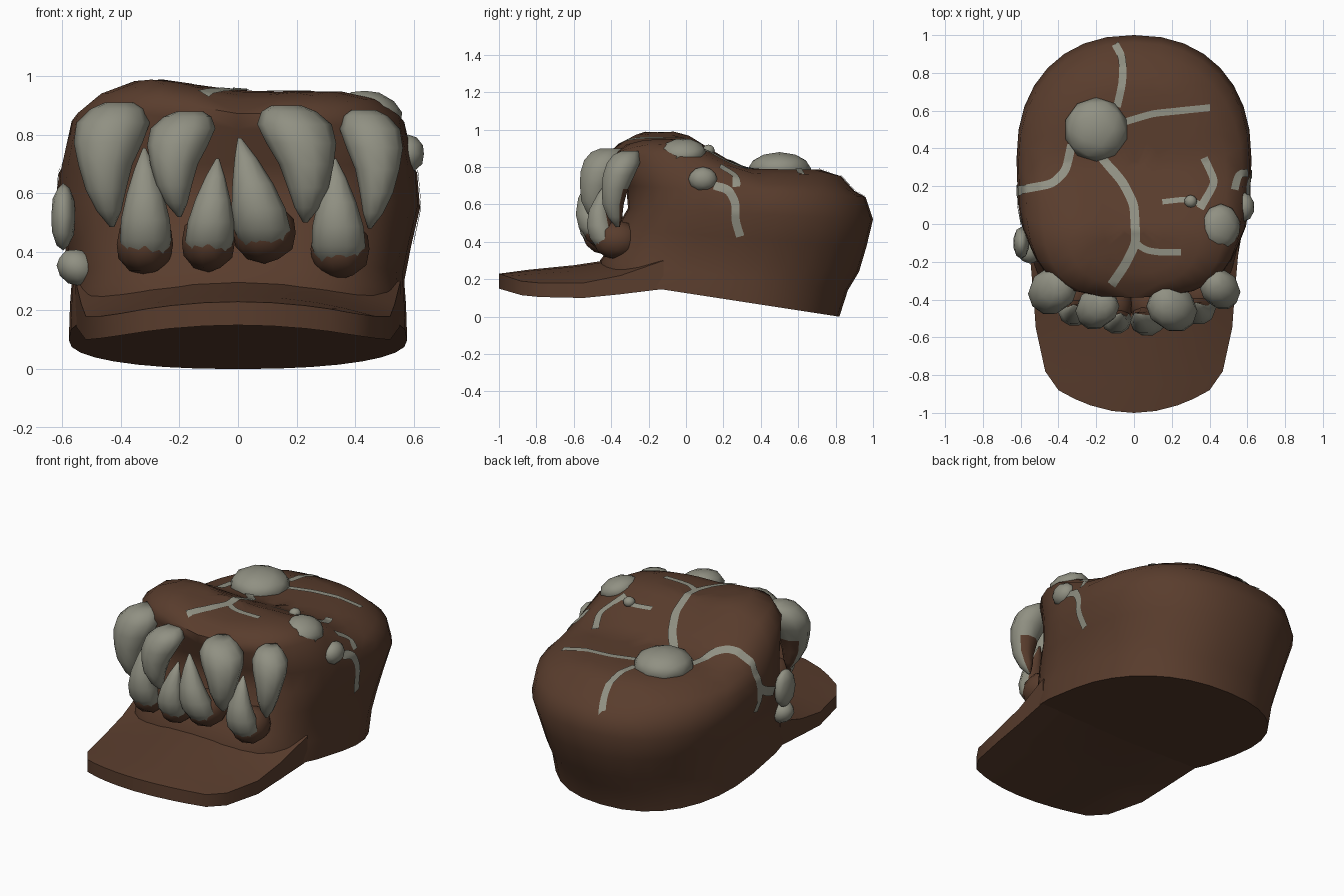
import bpy, bmesh, math
from mathutils import Vector
from mathutils.bvhtree import BVHTree

if "Cube" in bpy.data.objects:
    bpy.data.objects.remove(bpy.data.objects["Cube"])


def material(name, rgb):
    m = bpy.data.materials.new(name)
    m.diffuse_color = (*rgb, 1)
    m.use_nodes = True
    m.node_tree.nodes["Principled BSDF"].inputs["Base Color"].default_value = m.diffuse_color
    return m


BROWN = material("brown", (0.100, 0.046, 0.026))
GREY = material("stone grey", (0.28, 0.28, 0.225))


def finish(name, bm, mat, angle=50):
    bmesh.ops.recalc_face_normals(bm, faces=bm.faces)
    me = bpy.data.meshes.new(name)
    bm.to_mesh(me)
    bm.free()
    ob = bpy.data.objects.new(name, me)
    bpy.context.collection.objects.link(ob)
    me.materials.append(mat)
    bpy.ops.object.select_all(action='DESELECT')
    ob.select_set(True)
    bpy.context.view_layer.objects.active = ob
    bpy.ops.object.shade_smooth_by_angle(angle=math.radians(angle))
    return ob


def interp(table, t):
    for (a, va), (b, vb) in zip(table, table[1:]):
        if t <= b:
            return va + (vb - va) * max(0, (t - a) / (b - a))
    return table[-1][1]


def loft(bm, rings):
    rows = [[bm.verts.new(p) for p in r] for r in rings]
    n = len(rows[0])
    for a, b in zip(rows, rows[1:]):
        for i in range(n):
            j = (i + 1) % n
            bm.faces.new((a[i], a[j], b[j], b[i]))
    bm.faces.new(rows[0])
    bm.faces.new(rows[-1])


# Crown: tilted rings, rounded-square at the front and oval at the back
TOP = [(-.46, .87), (-.34, .915), (-.22, .945), (-.03, .95), (.32, .79), (.8, .785), (1, .72)]
N = 32


def crown_ring(yf, yb, hw, zf=None, zb=None, drop=0):
    pts, mid = [], yf + (yb - yf) * .5
    for i in range(N):
        a = 2 * math.pi * i / N
        c, s = math.cos(a), math.sin(a)
        e = 2 / (3.2 if s < 0 else 2.25)
        x = hw * math.copysign(abs(c) ** e, c)
        y = mid + (yb - mid if s > 0 else mid - yf) * math.copysign(abs(s) ** e, s)
        if zf is None:
            z = interp(TOP, y) - drop
            z += .045 * max(0, 1 - abs(x + .29) / .3) * min(1, max(0, (.25 - y) / .25))
        else:
            z = zf + (zb - zf) * (y - yf) / (yb - yf)
        pts.append((x, y, z))
    return pts


bm = bmesh.new()
loft(bm, [
    crown_ring(-.46, .82, .578, .197, 0),
    crown_ring(-.46, .865, .574, .30, .14),
    crown_ring(-.415, .925, .568, .36, .24),
    crown_ring(-.375, .965, .592, .47, .375),
    crown_ring(-.31, 1.0, .622, .58, .52),
    crown_ring(-.32, .96, .612, .70, .64),
    crown_ring(-.385, .90, .575, drop=.08),
    crown_ring(-.39, .83, .49, drop=.025),
    crown_ring(-.32, .72, .37),
    crown_ring(-.26, .6, .27),
    crown_ring(-.18, .46, .17),
    crown_ring(-.07, .33, .07),
])
bmesh.ops.triangulate(bm, faces=bm.faces)
crown_tree = BVHTree.FromBMesh(bm)
finish("crown", bm, BROWN, 60)

# Brim: arched slab with a rounded front edge
# row: half width, edge y, centre y, top edge z, top centre z, bottom edge z, bottom centre z
BRIM = [(.40, -.88, -1.0, .19, .23, .115, .15),
        (.47, -.78, -.85, .18, .25, .105, .155),
        (.52, -.55, -.60, .18, .275, .10, .165),
        (.535, -.35, -.40, .22, .305, .12, .165),
        (.555, -.12, -.12, .30, .33, .148, .148)]
bm = bmesh.new()
U = [-1, -.78, -.575, -.29, 0, .29, .575, .78, 1]
rings = []
for w, ye, yc, te, tc, be, bc in BRIM:
    def row(e, c):
        return [(u * w, ye + (yc - ye) * (1 - u * u), e + (c - e) * (1 - u * u)) for u in U]
    rings.append(row(te, tc) + row(be, bc)[::-1])
loft(bm, rings)
for f in [f for f in bm.faces if len(f.verts) > 4]:
    vs = list(f.verts)
    k = len(U)
    bm.faces.remove(f)
    for i in range(k - 1):
        bm.faces.new((vs[i], vs[i + 1], vs[2 * k - 2 - i], vs[2 * k - 1 - i]))
finish("brim", bm, BROWN, 35)


# Fangs: curved tapering tubes from root to tip, brown on the inner side
def fang(name, path, brown_below, sides=10):
    bm = bmesh.new()
    rings = []
    for x, y, z, rx, ry in path:
        rings.append([(x + rx * math.cos(2 * math.pi * i / sides),
                       y + ry * math.sin(2 * math.pi * i / sides), z) for i in range(sides)])
    loft(bm, rings)
    ob = finish(name, bm, GREY, 75)
    ob.data.materials.append(BROWN)
    for f in ob.data.polygons:
        if f.normal.y > .6 and f.center.z < brown_below:
            f.material_index = 1


# root x, root y, root z, width, tip x, tip z
UPPER = [(-.405, -.33, .91, .128, -.43, .485), (-.165, -.42, .88, .113, -.20, .52),
         (.165, -.42, .90, .13, .23, .50), (.43, -.32, .885, .105, .45, .48)]
for i, (x, y, z, w, tx, tz) in enumerate(UPPER):
    h, path = z - tz, []
    for t, k, out in [(0, .4, .02), (.05, .72, 0), (.16, .98, -.015), (.32, .92, -.04),
                      (.5, .72, -.06), (.7, .54, -.07), (.87, .33, -.06), (1, .06, -.045)]:
        path.append((x + (tx - x) * t + math.copysign(.036, tx) * math.sin(t * math.pi),
                     y + out, z - h * t, w * k, w * .9 * k ** .75))
    fang(f"upper_fang_{i + 1}", path, .7)

# base x, base y, bottom z, width, tip x, tip z
LOWER = [(-.315, -.44, .36, .088, -.32, .755), (-.10, -.485, .37, .083, -.07, .72),
         (.09, -.485, .40, .097, .005, .79), (.345, -.43, .345, .092, .33, .72)]
for i, (x, y, z, w, tx, tz) in enumerate(LOWER):
    path = []
    for t, k, out in [(0, .45, .04), (.06, .8, .015), (.2, 1, -.01), (.38, .95, -.03),
                      (.6, .72, -.035), (.82, .4, -.015), (1, .06, .01)]:
        path.append((x + (tx - x) * t ** 1.5, y + out, z + (tz - z) * t, w * k, w * k * .85))
    fang(f"lower_fang_{i + 1}", path, .9)


# Rounded lumps: gums under the lower fangs and stones on the crown
def lump(name, loc, size, mat, tilt=0, sub=2):
    bm = bmesh.new()
    bmesh.ops.create_icosphere(bm, subdivisions=sub, radius=1)
    c, s = math.cos(tilt), math.sin(tilt)
    for v in bm.verts:
        p = [a * b for a, b in zip(v.co, size)]
        v.co = Vector(loc) + Vector((p[0] * c + p[2] * s, p[1], p[2] * c - p[0] * s))
    finish(name, bm, mat, 60)


for i, (x, y, z, w, tx, tz) in enumerate(LOWER):
    lump(f"gum_{i + 1}", (x * 1.01, y + .06, z + .065), (w * 1.15, .13, .105), BROWN)

lump("top_stone", (-.2, .5, .79), (.17, .17, .09), GREY)
lump("right_stone", (.46, -.015, .882), (.108, .122, .066), GREY, .35)
lump("right_small_stone", (.58, .09, .735), (.058, .078, .066), GREY)
lump("right_pebble", (.3, .12, .89), (.034, .034, .03), GREY)
lump("left_stone", (-.597, -.10, .52), (.043, .085, .115), GREY)
lump("left_small_stone", (-.55, -.14, .347), (.072, .07, .062), GREY, .5)


# Veins: thin strips draped over the crown
def vein(name, pts, axis='z', side=1, width=.02):
    view = Vector((0, 0, 1)) if axis == 'z' else Vector((side, 0, 0))
    dense = []
    for a, b in zip(pts, pts[1:]):
        a, b = Vector(a), Vector(b)
        n = max(2, int((b - a).length / .012))
        dense += [a.lerp(b, i / n) for i in range(n)]
    dense.append(Vector(pts[-1]))
    for _ in range(6):
        dense = [dense[0]] + [(p + q + r) / 3 for p, q, r in zip(dense, dense[1:], dense[2:])] + [dense[-1]]
    bm, prev = bmesh.new(), None
    for i, p in enumerate(dense):
        d = (dense[min(i + 1, len(dense) - 1)] - dense[max(i - 1, 0)]).normalized()
        perp = Vector((-d.y, d.x))
        row = []
        for s in (-1, -.5, 0, .5, 1):
            q = p + perp * s * width
            start = Vector((q.x, q.y, 3)) if axis == 'z' else Vector((3 * side, q.x, q.y))
            hit = crown_tree.ray_cast(start, -view)
            if hit[0] is None:
                row = None
                break
            nrm = hit[1] if hit[1].dot(view) > 0 else -hit[1]
            row.append(bm.verts.new(hit[0] + nrm * .006))
        if row and prev:
            for a, b, c, e in zip(prev, row, row[1:], prev[1:]):
                bm.faces.new((a, b, c, e))
        prev = row
    ob = finish(name, bm, GREY)
    # outward-facing strips
    if sum(f.normal.dot(view) for f in ob.data.polygons) < 0:
        ob.data.flip_normals()


vein("rear_vein", [(-.1, .95), (-.06, .88), (-.06, .75), (-.09, .62)])
vein("rear_right_vein", [(-.05, .54), (.1, .585), (.4, .615)], width=.018)
vein("left_vein", [(-.33, .42), (-.36, .28), (-.43, .21), (-.595, .18)], width=.022)
vein("centre_vein", [(-.18, .36), (-.06, .22), (0, .1), (.01, -.1), (-.05, -.22), (-.12, -.32)], width=.024)
vein("centre_branch", [(.01, -.1), (.06, -.14), (.14, -.15), (.25, -.15)], width=.017)
vein("right_vein", [(.37, .35), (.43, .22), (.35, .08)])
vein("pebble_vein", [(.15, .115), (.28, .13), (.36, .1)], width=.014)
vein("edge_vein", [(.60, .27), (.55, .27), (.53, .18)])
vein("right_side_vein", [(.15, .70), (.23, .68), (.27, .6), (.26, .53), (.29, .43)], 'x', 1, .022)
vein("left_side_vein", [(.18, .72), (.17, .62), (.08, .57), (0, .54)], 'x', -1, .026)
vein("left_side_branch", [(.17, .64), (.17, .57), (.20, .49)], 'x', -1, .024)
